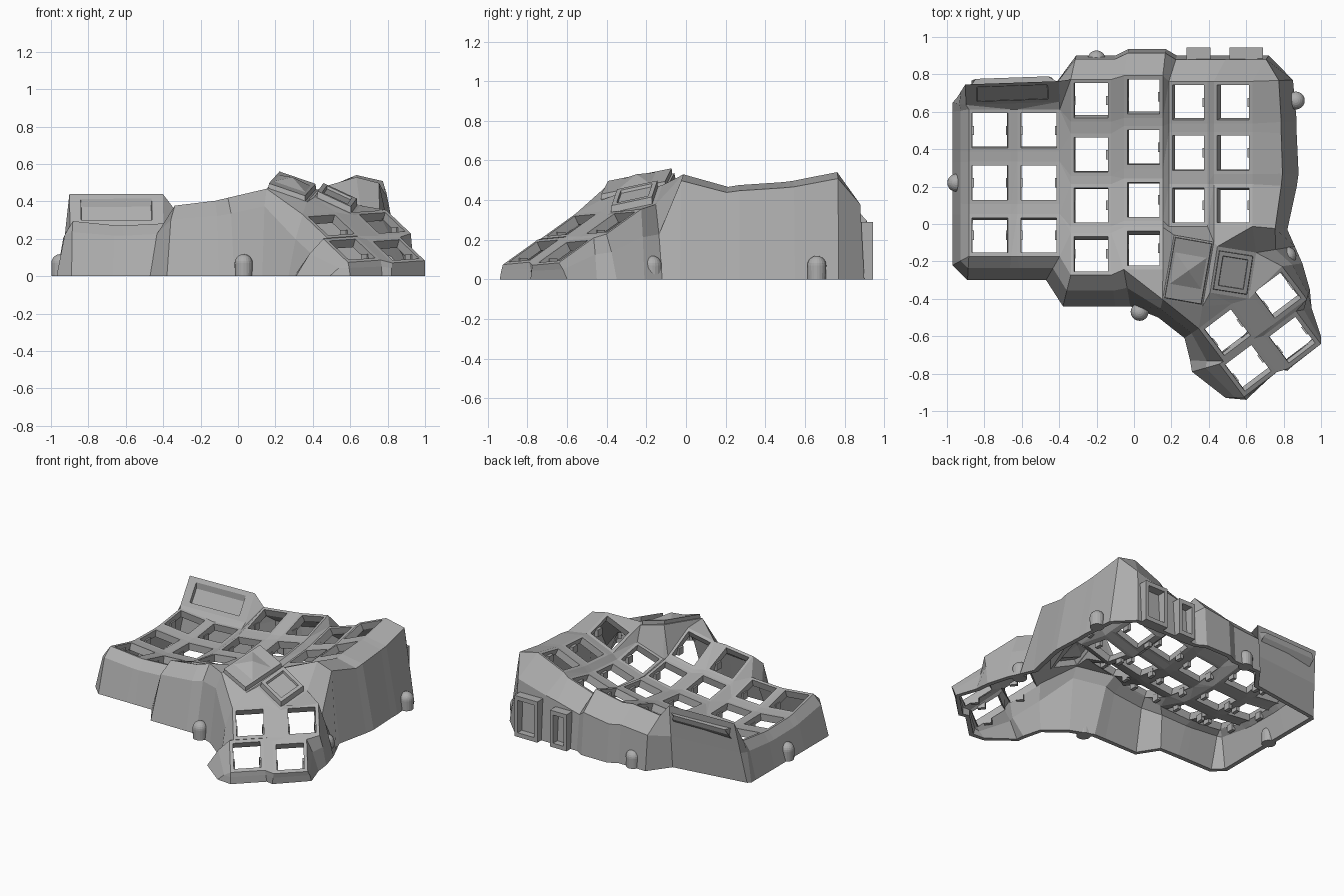
import bpy, bmesh, math
from mathutils import Vector, Matrix

if "Cube" in bpy.data.objects:
    bpy.data.objects.remove(bpy.data.objects["Cube"])

grey = bpy.data.materials.new("case_grey")
grey.use_nodes = True
grey.diffuse_color = (0.42, 0.42, 0.42, 1)
grey.node_tree.nodes["Principled BSDF"].inputs["Base Color"].default_value = (0.42, 0.42, 0.42, 1)


def make(name, mesh_bm):
    me = bpy.data.meshes.new(name)
    mesh_bm.to_mesh(me)
    mesh_bm.free()
    me.materials.append(grey)
    ob = bpy.data.objects.new(name, me)
    bpy.context.scene.collection.objects.link(ob)
    return ob


def box(target, centre, size, yaw=0.0):
    m = Matrix.Translation(centre) @ Matrix.Rotation(yaw, 4, "Z") @ Matrix.Diagonal((*size, 1))
    bmesh.ops.create_cube(target, size=1, matrix=m)


bm = bmesh.new()
clips = bmesh.new()
V = {}
SIGNS = {"sw": (-1, -1), "se": (1, -1), "ne": (1, 1), "nw": (-1, 1)}


def face(*verts):
    unique = list(dict.fromkeys(verts))
    if len(unique) > 2 and not bm.faces.get(unique):
        bm.faces.new(unique)


def patch(names):
    face(*[V[n] for n in names.split()])


def plate(name, centre, slope, yaw, rings, cap=None):
    """Sloping plate made of nested rectangles (half x, half y, rise)."""
    c = Vector(centre)
    yaw = math.radians(yaw)

    def at(lx, ly, rise):
        x = lx * math.cos(yaw) - ly * math.sin(yaw)
        y = lx * math.sin(yaw) + ly * math.cos(yaw)
        return c + Vector((x, y, slope[0] * x + slope[1] * y + rise))

    loops = [[bm.verts.new(at(sx * hx, sy * hy, up)) for sx, sy in SIGNS.values()]
             for hx, hy, up in rings]
    for corner, v in zip(SIGNS, loops[0]):
        V[name + "." + corner] = v
    for a, b in zip(loops, loops[1:]):
        for i in range(4):
            face(a[i], a[i - 3], b[i - 3], b[i])
    if cap == "flat":
        face(*loops[-1])
    elif cap:
        tip = bm.verts.new(at(0, 0, cap))
        for i in range(4):
            face(loops[-1][i], loops[-1][i - 3], tip)
    else:
        for s in (-1, 1):
            box(clips, at(s * (rings[1][0] + 0.004), 0, -0.055), (0.025, 0.05, 0.05), yaw)


# Key wells: x, lowest z, curvature to the back and front, cross slope, hole half width, rows
columns = [
    (-0.77, 0.22, 0.25, 0.40, -0.10, 0.095, (0.50, 0.22, -0.06)),
    (-0.51, 0.21, 0.25, 0.42, 0.05, 0.095, (0.50, 0.22, -0.06)),
    (-0.23, 0.26, 0.40, 0.52, 0.12, 0.090, (0.66, 0.37, 0.10, -0.16)),
    (0.05, 0.29, 0.38, 0.68, 0.20, 0.086, (0.68, 0.41, 0.13, -0.13)),
    (0.29, 0.32, 0.28, 0.60, 0.32, 0.085, (0.65, 0.38, 0.10)),
    (0.53, 0.435, 0.24, 1.00, 0.42, 0.085, (0.65, 0.38, 0.10)),
]
for ci, (x, z, back, front, roll, hole, rows) in enumerate(columns):
    for ri, y in enumerate(rows):
        dy = y - 0.24
        k = back if dy > 0 else front
        plate(f"c{ci}r{ri}", (x, y, z + k * dy * dy), (roll, 2 * k * dy), 0,
              [(hole + 0.018, 0.113, 0), (hole, 0.093, 0)])
    for ri in range(len(rows) - 1):
        patch(f"c{ci}r{ri}.sw c{ci}r{ri}.se c{ci}r{ri + 1}.ne c{ci}r{ri + 1}.nw")


def side(ci, letter, count):
    return [V[f"c{ci}r{r}.{ns}{letter}"] for r in range(count) for ns in "ns"]


# Webs that join neighbouring columns
for ci in range(5):
    na, nb = len(columns[ci][-1]), len(columns[ci + 1][-1])
    if ci == 3:
        na = nb
    a, b = side(ci, "e", na), side(ci + 1, "w", nb)
    i = j = 0
    while i < len(a) - 1 or j < len(b) - 1:
        if j == len(b) - 1 or (i < len(a) - 1 and a[i + 1].co.y >= b[j + 1].co.y):
            face(a[i], a[i + 1], b[j])
            i += 1
        else:
            face(a[i], b[j + 1], b[j])
            j += 1

# Thumb cluster: a raised pyramid plate, a raised pad and four open wells
plate("T0", (0.29, -0.25, 0.465), (-0.30, 0.25), -10,
      [(0.108, 0.175, 0), (0.1, 0.165, 0.003), (0.098, 0.163, 0.03), (0.085, 0.085, 0.03)], 0.065)
plate("T1", (0.53, -0.26, 0.40), (-0.42, 0.28), -9,
      [(0.105, 0.125, 0), (0.092, 0.105, 0), (0.09, 0.103, 0.035),
       (0.068, 0.08, 0.035), (0.066, 0.078, 0.02)], "flat")
for i, c in enumerate([(0.77, -0.38, 0.285), (0.50, -0.58, 0.273),
                       (0.845, -0.62, 0.14), (0.61, -0.77, 0.143)]):
    plate(f"T{i + 2}", c, (-0.30, 0.49), 37, [(0.11, 0.11, 0), (0.088, 0.088, 0)])

# Tilted display frame with a recessed window
plate("S", (-0.65, 0.70, 0.357), (-0.05, 1.5), 2,
      [(0.25, 0.055, 0), (0.19, 0.038, 0), (0.187, 0.036, -0.04)], "flat")

for names in (
    "T0.ne T1.nw T1.sw T0.se", "T1.ne T2.ne T2.nw T1.se", "T0.sw T0.se T3.nw",
    "T0.se T3.ne T3.nw", "T0.se T1.sw T3.ne", "T1.sw T1.se T3.ne", "T1.se T2.nw T3.ne",
    "T3.ne T2.nw T2.sw T3.se", "T2.se T4.ne T4.nw T2.sw", "T3.sw T3.se T5.ne T5.nw",
    "T5.ne T4.nw T4.sw T5.se", "T3.se T2.sw T4.nw T5.ne",
    "c3r2.se c4r2.sw T0.nw c3r3.ne", "c3r3.ne T0.nw T0.sw c3r3.se", "c3r3.se T0.sw c3r3.sw",
    "c4r2.sw c4r2.se T0.ne T0.nw", "c4r2.se c5r2.sw T0.ne", "c5r2.sw c5r2.se T1.nw T0.ne",
    "c5r2.se T1.ne T1.nw", "c0r0.nw c0r0.ne S.sw", "c0r0.ne c1r0.nw S.se S.sw",
    "c1r0.nw c1r0.ne S.se", "S.se S.ne c2r0.nw c1r0.ne",
):
    patch(names)
plate_count = len(bm.verts)

# Outer walls: (reach and height of the shoulder, [rim corner, ground x, y])
walls = [
    (0.5, 0.5, [("S.nw", -0.95, 0.67), ("S.ne", -0.42, 0.75)]),
    (0.85, 0.7, [("c2r0.nw", -0.31, 0.9),
                 ("c2r0.ne", -0.1, 0.9), ("c3r0.nw", -0.03, 0.935), ("c3r0.ne", 0.17, 0.935),
                 ("c4r0.nw", 0.23, 0.9), ("c4r0.ne", 0.4, 0.9), ("c5r0.nw", 0.5, 0.9),
                 ("c5r0.ne", 0.72, 0.9)]),
    (0.65, 0.94, [("c5r0.ne", 0.85, 0.77), ("c5r0.se", 0.87, 0.55), ("c5r1.ne", 0.87, 0.48),
                  ("c5r1.se", 0.88, 0.27), ("c5r2.ne", 0.87, 0.2), ("c5r2.se", 0.82, -0.03)]),
    (0.5, 0.6, [("T1.ne", 0.86, -0.12), ("T2.ne", 0.9, -0.21), ("T2.se", 0.94, -0.35),
                ("T4.ne", 0.95, -0.45), ("T4.se", 1.0, -0.6), ("T4.sw", 0.82, -0.785),
                ("T5.se", 0.77, -0.775), ("T5.sw", 0.6, -0.94), ("T5.sw", 0.49, -0.93),
                ("T5.nw", 0.31, -0.79), ("T3.sw", 0.3, -0.73), ("T3.nw", 0.27, -0.61)]),
    (0.5, 0.8, [("T0.sw", 0.13, -0.5), ("c3r3.sw", -0.02, -0.44), ("c2r3.se", -0.1, -0.44),
                ("c2r3.sw", -0.38, -0.44), ("c1r2.se", -0.47, -0.3), ("c1r2.sw", -0.6, -0.3),
                ("c0r2.se", -0.67, -0.3), ("c0r2.sw", -0.89, -0.3)]),
    (0.5, 0.75, [("c0r2.sw", -0.97, -0.22), ("c0r2.nw", -0.97, 0.05), ("c0r1.sw", -0.97, 0.11),
                 ("c0r1.nw", -0.97, 0.33), ("c0r0.sw", -0.97, 0.39), ("c0r0.nw", -0.97, 0.6),
                 ("S.sw", -0.97, 0.65)]),
]
stations = []
for reach, height, points in walls:
    for name, gx, gy in points:
        rim = V[name]
        mid = rim.co.lerp(Vector((gx, gy, 0)), reach)
        mid.z = rim.co.z * height
        stations.append((rim, bm.verts.new(mid), bm.verts.new((gx, gy, 0))))
for s, t in zip(stations, stations[1:] + stations[:1]):
    face(s[0], t[0], t[1], s[1])
    face(s[1], t[1], t[2], s[2])

bmesh.ops.recalc_face_normals(bm, faces=bm.faces)
if sum(f.normal.z * f.calc_area() for f in bm.faces) < 0:
    bmesh.ops.reverse_faces(bm, faces=bm.faces)

# Hollow shell with thick plates, thinner walls and a flat foot
case = make("case_shell", bm)
group = case.vertex_groups.new(name="plates")
group.add(list(range(plate_count)), 1, "REPLACE")
shell = case.modifiers.new("thickness", "SOLIDIFY")
shell.thickness = 0.05
shell.offset = -1
shell.vertex_group = group.name
shell.thickness_vertex_group = 0.65
solid = bpy.data.meshes.new_from_object(case.evaluated_get(bpy.context.evaluated_depsgraph_get()))
case.modifiers.clear()
case.data = solid
for v in solid.vertices:
    if v.co.z < 0.015:
        v.co.z = 0

make("switch_clips", clips)

# Domed screw bosses at the foot of the walls
for i, (x, y) in enumerate([(-0.2, 0.88), (0.865, 0.66), (-0.95, 0.22), (0.03, -0.47), (0.82, -0.17)]):
    b = bmesh.new()
    bmesh.ops.create_uvsphere(b, u_segments=20, v_segments=12, radius=0.048)
    for v in b.verts:
        v.co = (v.co.x + x, v.co.y + y, v.co.z + 0.07 if v.co.z > -0.001 else 0)
    make(f"screw_boss_{i + 1}", b)

# Socket frames on the back wall
for name, x, w, h in (("small_socket_frame", 0.345, 0.13, 0.26), ("large_socket_frame", 0.6, 0.18, 0.29)):
    b = bmesh.new()
    for s in (-1, 1):
        box(b, (x + s * (w / 2 - 0.0125), 0.905, h / 2), (0.025, 0.08, h))
        box(b, (x, 0.905, h / 2 + s * (h / 2 - 0.015)), (w - 0.05, 0.08, 0.03))
    make(name, b)
